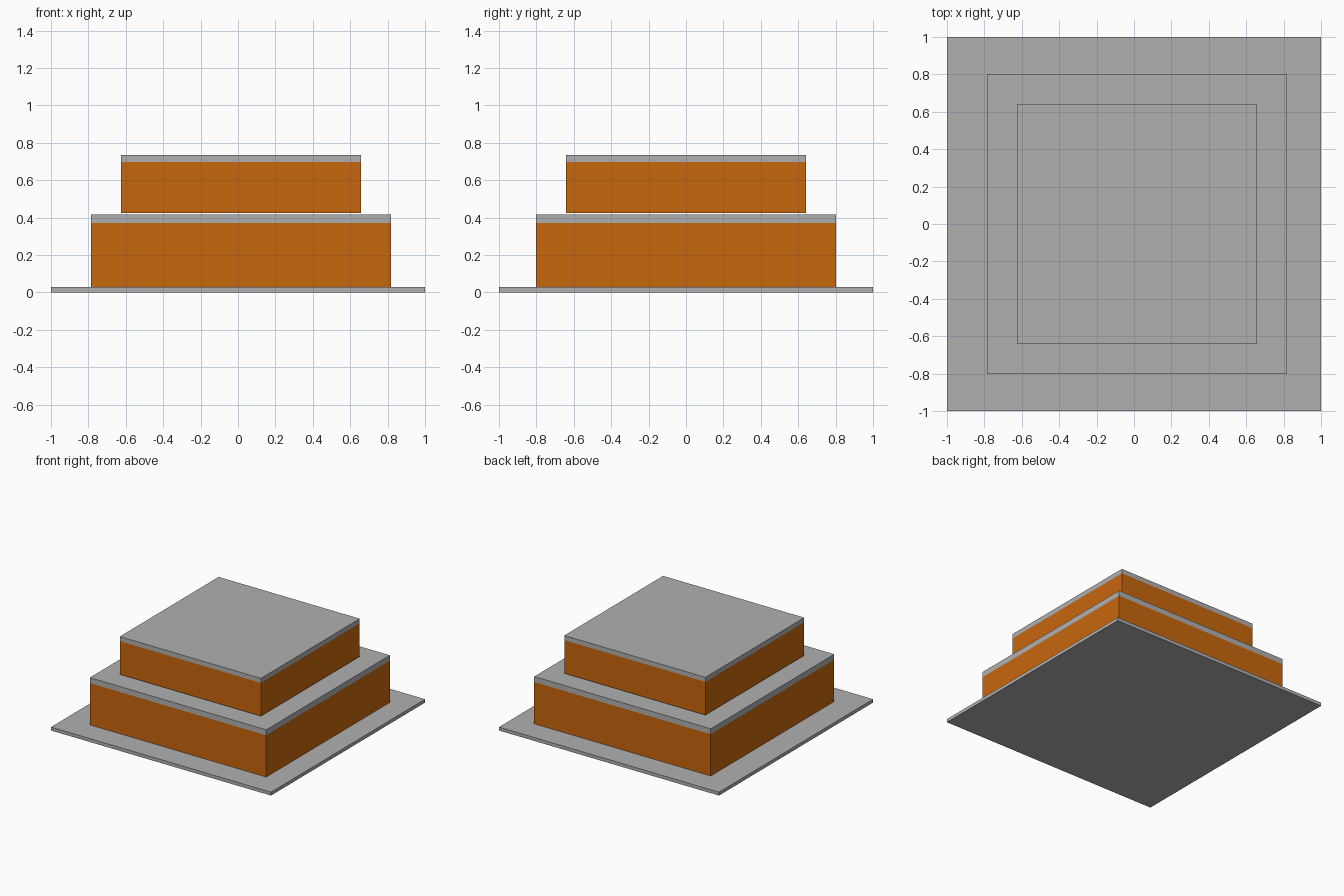
import bpy, bmesh
from mathutils import Vector, Matrix

if "Cube" in bpy.data.objects:
    bpy.data.objects.remove(bpy.data.objects["Cube"])


def make_material(name, rgb):
    mat = bpy.data.materials.new(name)
    mat.diffuse_color = (*rgb, 1.0)
    mat.use_nodes = True
    mat.node_tree.nodes["Principled BSDF"].inputs["Base Color"].default_value = mat.diffuse_color
    return mat


def box(name, size, centre_x, z0, z1, cap_z=None):
    """Square slab; with cap_z, the faces below that height are orange and above it grey."""
    bm = bmesh.new()
    bmesh.ops.create_cube(bm, size=1.0)
    bmesh.ops.scale(bm, vec=Vector((size, size, z1 - z0)), verts=bm.verts)
    bmesh.ops.translate(bm, vec=Vector((centre_x, 0, (z0 + z1) / 2)), verts=bm.verts)
    if cap_z is not None:
        bmesh.ops.bisect_plane(bm, geom=bm.verts[:] + bm.edges[:] + bm.faces[:],
                               plane_co=(0, 0, cap_z), plane_no=(0, 0, 1))
        for f in bm.faces:
            f.material_index = 1 if f.calc_center_median().z < cap_z else 0
    mesh = bpy.data.meshes.new(name)
    bm.to_mesh(mesh)
    bm.free()
    mesh.materials.append(grey)
    mesh.materials.append(orange)
    obj = bpy.data.objects.new(name, mesh)
    bpy.context.collection.objects.link(obj)
    return obj


grey = make_material("grey", (0.434, 0.434, 0.434))
orange = make_material("orange", (0.58, 0.135, 0.004))

# Thin ground plate
box("base_plate", 2.0, 0.0, 0.0, 0.028)
# Two stepped tiers, orange walls with a grey roof band, set slightly towards +x
box("lower_tier", 1.604, 0.016, 0.028, 0.416, cap_z=0.371)
# The upper tier hovers just above the lower one
box("upper_tier", 1.283, 0.016, 0.424, 0.735, cap_z=0.697)
